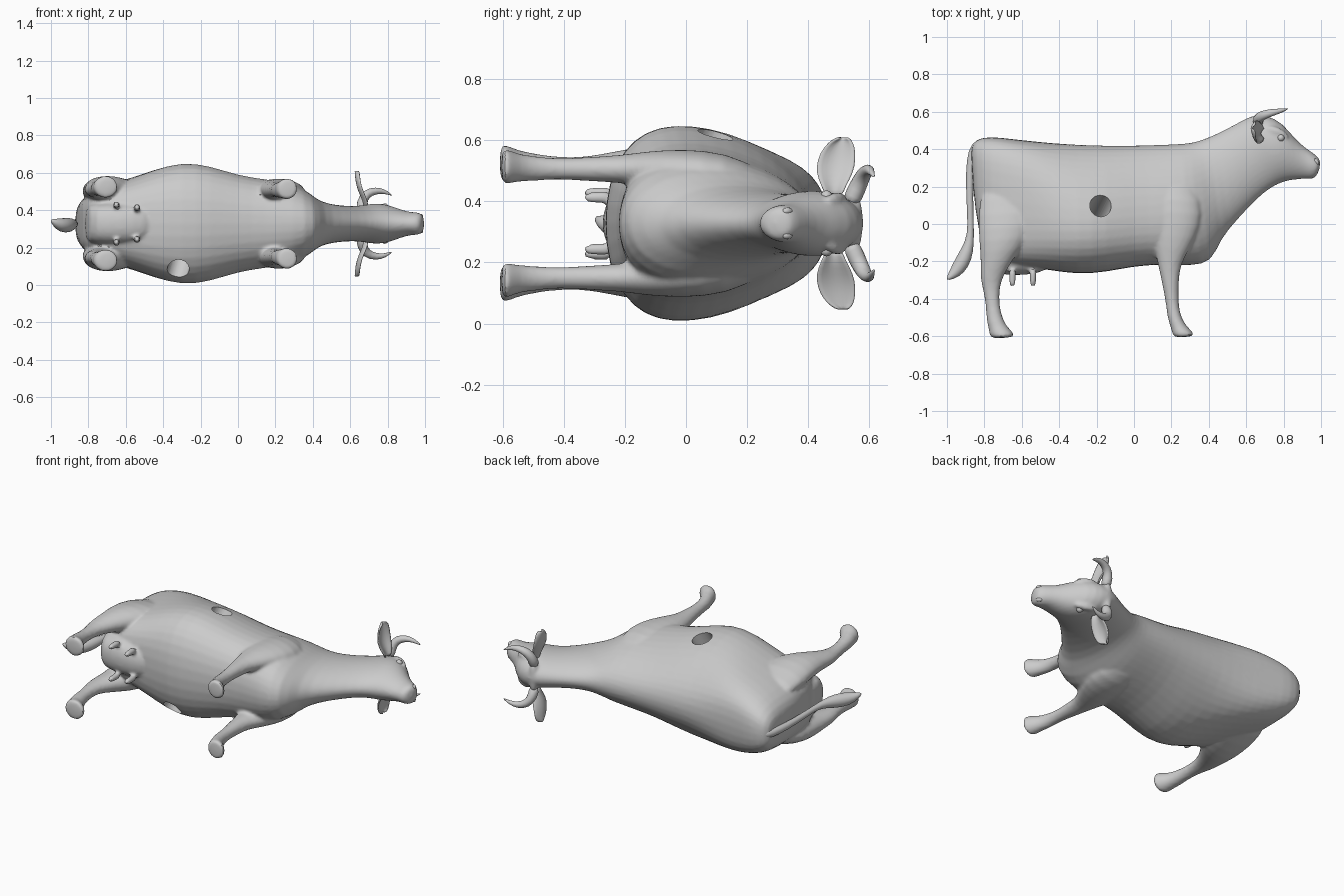
import bpy, bmesh, math
from mathutils import Vector

if "Cube" in bpy.data.objects:
    bpy.data.objects.remove(bpy.data.objects["Cube"])

ZC = 0.328                      # height of the animal's middle plane (it lies on its side)
hide = bpy.data.materials.new("grey_hide")
hide.diffuse_color = (0.6, 0.6, 0.6, 1)
hide.use_nodes = True
hide.node_tree.nodes["Principled BSDF"].inputs["Base Color"].default_value = hide.diffuse_color


def ramp(x, x0, x1, v0, v1):
    t = max(0, min(1, (x - x0) / (x1 - x0)))
    return v0 + (v1 - v0) * t


def trunk_pear(x):
    """Square hips, pear-shaped barrel, wide-browed head."""
    return ramp(x, -.60, -.32, 0, .30) if x < 0 else ramp(x, .22, .68, .30, -.12)


def trunk_box(x):
    return ramp(x, -.62, -.32, .62, .92) if x < 0 else ramp(x, .1, .5, .9, 1)


def loft(bm, sections, pear=lambda x: 0.0, n=16, side=1, box=lambda x: 1.0):
    """Rings through (top x, top y, bottom x, bottom y, half width[, side offset])."""
    rings = []
    for s in sections:
        a, b = Vector(s[:2]), Vector(s[2:4])
        mid, u = (a + b) / 2, (a - b) / 2
        off = side * s[5] if len(s) > 5 else 0
        e = box(mid.x)
        ring = []
        for i in range(n):
            t = 2 * math.pi * i / n
            c, sn = math.cos(t), math.sin(t)
            p = mid + u * math.copysign(abs(c) ** e, c)
            w = s[4] * math.copysign(abs(sn) ** e, sn) * (1 - pear(mid.x) * c)
            ring.append(bm.verts.new((p.x, p.y, ZC + off + w)))
        rings.append(ring)
    skin(bm, rings)


def skin(bm, rings):
    n = len(rings[0])
    for r, q in zip(rings, rings[1:]):
        for i in range(n):
            j = (i + 1) % n
            bm.faces.new((r[i], r[j], q[j], q[i]))
    bm.faces.new(rings[0][::-1])
    bm.faces.new(rings[-1])


def tube(bm, pts, n=8):
    """Round tapered tube through (x, y, side, radius)."""
    ps = [Vector((p[0], p[1], ZC + p[2])) for p in pts]
    rings = []
    for i, p in enumerate(ps):
        d = (ps[min(i + 1, len(ps) - 1)] - ps[max(i - 1, 0)]).normalized()
        q = Vector((0, 0, 1)).rotation_difference(d) if abs(d.z) > 0.8 else d.to_track_quat('Z', 'Y')
        ring = [bm.verts.new(p + q @ Vector((math.cos(2 * math.pi * k / n),
                math.sin(2 * math.pi * k / n), 0)) * pts[i][3]) for k in range(n)]
        if rings:  # match ring starts so the tube never twists
            s = min(range(n), key=lambda k: (ring[k].co - rings[-1][0].co).length)
            ring = ring[s:] + ring[:s]
        rings.append(ring)
    skin(bm, rings)


def finish(bm, name, subdiv=0):
    bmesh.ops.recalc_face_normals(bm, faces=bm.faces)
    me = bpy.data.meshes.new(name)
    bm.to_mesh(me)
    bm.free()
    ob = bpy.data.objects.new(name, me)
    bpy.context.collection.objects.link(ob)
    me.materials.append(hide)
    me.shade_smooth()
    if subdiv:
        m = ob.modifiers.new("round", 'SUBSURF')
        m.levels = m.render_levels = subdiv
    return ob


# torso, neck and head in one sweep
bm = bmesh.new()
loft(bm, [(-.875, .40, -.86, .20, .06), (-.855, .455, -.835, -.05, .125), (-.77, .472, -.77, -.20, .185),
          (-.66, .458, -.66, -.225, .222), (-.56, .448, -.56, -.235, .25), (-.45, .437, -.45, -.25, .287),
          (-.30, .428, -.30, -.275, .322), (-.15, .423, -.15, -.262, .302), (0, .423, 0, -.23, .25),
          (.15, .428, .15, -.22, .23), (.27, .433, .30, -.23, .215), (.33, .443, .42, -.21, .165),
          (.39, .463, .46, -.085, .12), (.48, .503, .555, .022, .10), (.58, .558, .66, .137, .093),
          (.64, .588, .73, .19, .10), (.71, .583, .78, .217, .112), (.79, .548, .83, .232, .10),
          (.86, .455, .88, .238, .076), (.92, .405, .92, .242, .061), (.975, .37, .945, .237, .062),
          (1.005, .335, .98, .25, .048)], pear=trunk_pear, box=trunk_box, n=20)
# poll bump between the horns
tube(bm, [(.66, .548, -.10, .026), (.66, .56, 0, .03), (.66, .548, .10, .026)])
# udder and teats
loft(bm, [(-.83, .0, -.81, -.19, .09), (-.78, 0, -.77, -.268, .115), (-.62, 0, -.62, -.28, .122),
          (-.51, 0, -.50, -.266, .112), (-.43, 0, -.42, -.22, .08)], n=16, box=lambda x: .8)
for s in (1, -1):
    for x, w in ((-.65, .10), (-.54, .085)):
        tube(bm, [(x, -.24, s * w, .026), (x, -.285, s * w, .02), (x, -.315, s * w, .02), (x, -.335, s * w, .014)])
    # hind leg: thigh, hock, cannon, hoof
    loft(bm, [(-.44, .20, -.82, .24, .05, .13), (-.50, .06, -.84, .04, .075, .17),
              (-.56, -.08, -.83, -.10, .075, .187), (-.64, -.18, -.82, -.20, .058, .187),
              (-.695, -.27, -.825, -.29, .044, .183), (-.72, -.34, -.805, -.36, .036, .18),
              (-.72, -.44, -.79, -.45, .035, .185), (-.70, -.505, -.79, -.52, .043, .19),
              (-.685, -.54, -.775, -.565, .046, .195), (-.645, -.58, -.775, -.60, .062, .197),
              (-.63, -.607, -.755, -.613, .062, .197)], side=s)
    # foreleg: shoulder, knee, cannon, hoof
    loft(bm, [(.30, .26, .10, .27, .05, .12), (.37, .12, .08, .14, .07, .165), (.36, -.02, .08, .0, .07, .175),
              (.30, -.13, .105, -.12, .06, .178), (.248, -.22, .128, -.22, .045, .178),
              (.24, -.31, .15, -.32, .041, .178), (.237, -.42, .17, -.42, .033, .178),
              (.25, -.49, .178, -.505, .042, .18), (.275, -.54, .20, -.565, .046, .182),
              (.32, -.58, .205, -.595, .06, .187), (.325, -.603, .22, -.607, .058, .187)], side=s)
    # brow ridge
    tube(bm, [(.70, .51, s * .075, .028), (.77, .50, s * .086, .026), (.83, .455, s * .069, .016)])
body = finish(bm, "body", 1)
m = body.modifiers.new("blend", 'REMESH')
m.mode, m.voxel_size, m.use_smooth_shade = 'VOXEL', .010, True
m = body.modifiers.new("soften", 'SMOOTH')
m.factor, m.iterations = .5, 4

# slanted round bore through the trunk
bm = bmesh.new()
tube(bm, [(-.145, .165, .42, .058), (-.335, -.215, -.30, .058)], 32)
bore = finish(bm, "bore_cutter")
bore.hide_render = True
bore.hide_set(True)
m = body.modifiers.new("bore", 'BOOLEAN')
m.operation, m.object, m.solver = 'DIFFERENCE', bore, 'EXACT'

# tail with tuft
bm = bmesh.new()
tube(bm, [(-.79, .44, 0, .03), (-.85, .42, 0, .03), (-.875, .34, 0, .024), (-.88, .2, 0, .02),
          (-.875, .05, 0, .018), (-.872, -.06, 0, .02), (-.89, -.14, -.005, .036),
          (-.92, -.21, -.01, .045), (-.96, -.265, -.005, .034), (-1.002, -.298, .02, .006)], 10)
finish(bm, "tail", 1)

for s, tag in ((1, "left"), (-1, "right")):
    # horn
    bm = bmesh.new()
    tube(bm, [(.665, .535, s * .06, .034), (.66, .56, s * .115, .032), (.685, .582, s * .162, .028),
              (.74, .597, s * .178, .021), (.785, .605, s * .172, .013), (.825, .617, s * .15, .003)])
    finish(bm, "horn_" + tag, 1)
    # leaf-shaped ear, cupped forwards
    bm = bmesh.new()
    rows = [(.675, .485, .09, .026), (.67, .483, .125, .042), (.65, .487, .165, .062),
            (.635, .493, .21, .064), (.63, .502, .25, .052), (.628, .51, .272, .034), (.627, .515, .282, .012)]
    grid = [[bm.verts.new((x + .022 * (k / 2) ** 2, y + h * k / 2, ZC + s * w)) for k in range(-2, 3)]
            for x, y, w, h in rows]
    for r, q in zip(grid, grid[1:]):
        for i in range(4):
            bm.faces.new((r[i], r[i + 1], q[i + 1], q[i]))
    ear = finish(bm, "ear_" + tag)
    m = ear.modifiers.new("thickness", 'SOLIDIFY')
    m.thickness, m.offset = .012, 0
    m = ear.modifiers.new("round", 'SUBSURF')
    m.levels = m.render_levels = 1
    # eye
    bm = bmesh.new()
    bmesh.ops.create_uvsphere(bm, u_segments=12, v_segments=8, radius=.02)
    bmesh.ops.translate(bm, verts=bm.verts, vec=(.785, .46, ZC + s * .088))
    finish(bm, "eye_" + tag)
    # nostril rim
    bm = bmesh.new()
    tube(bm, [(.957, .345, s * .038, .014), (.978, .335, s * .042, .014), (.985, .315, s * .038, .01)])
    finish(bm, "nostril_" + tag, 1)

# bake the trunk and keep the bore rim sharp
bpy.context.view_layer.objects.active = body
body.select_set(True)
for name in [m.name for m in body.modifiers]:
    bpy.ops.object.modifier_apply(modifier=name)
bpy.ops.object.shade_smooth_by_angle(angle=math.radians(40))
